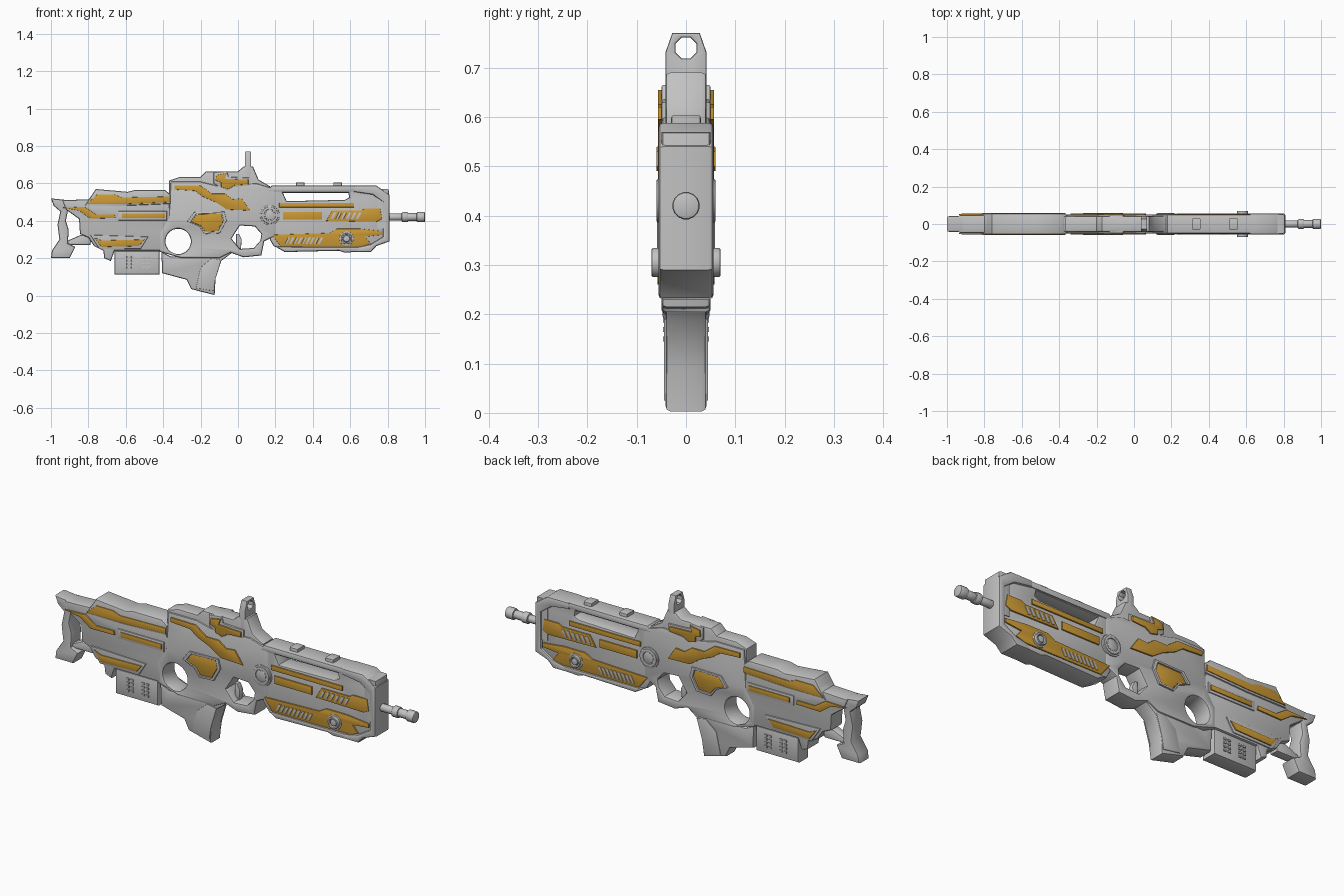
import bpy
import bmesh
import math
from mathutils import Matrix

default_cube = bpy.data.objects.get("Cube")
if default_cube:
    bpy.data.objects.remove(default_cube, do_unlink=True)


def make_material(name, colour):
    material = bpy.data.materials.new(name)
    material.use_nodes = True
    material.diffuse_color = colour
    material.node_tree.nodes["Principled BSDF"].inputs["Base Color"].default_value = colour
    return material


GREY = make_material("light grey metal", (.54, .54, .54, 1))
GOLD = make_material("gold panel", (.6, .32, .035, 1))
created = []


def register(name, mesh, material):
    mesh.materials.clear()
    mesh.materials.append(material)
    part = bpy.data.objects.new(name, mesh)
    bpy.context.collection.objects.link(part)
    created.append(part)
    return part


def plate(name, outlines, near, far, material=GREY, bevel=.01, lengthwise=False):
    """Extrude outlines (the later ones are holes) from near to far with rounded edges."""
    curve = bpy.data.curves.new(name, "CURVE")
    curve.dimensions = "2D"
    curve.fill_mode = "BOTH"
    curve.extrude = (far - near) / 2 - bevel
    curve.bevel_depth = bevel
    curve.bevel_resolution = 1
    curve.offset = -bevel
    for outline in outlines:
        spline = curve.splines.new("POLY")
        spline.points.add(len(outline) - 1)
        spline.use_cyclic_u = True
        for point, (u, v) in zip(spline.points, outline):
            point.co = (u, v, 0, 1)
    helper = bpy.data.objects.new(name + " outline", curve)
    bpy.context.collection.objects.link(helper)
    graph = bpy.context.evaluated_depsgraph_get()
    mesh = bpy.data.meshes.new_from_object(helper.evaluated_get(graph))
    bpy.data.objects.remove(helper, do_unlink=True)
    bpy.data.curves.remove(curve)

    middle = (near + far) / 2
    upright = Matrix.Rotation(math.pi / 2, 4, "X")
    if lengthwise:
        turn = Matrix.Rotation(math.pi / 2, 4, "Z")
        mesh.transform(Matrix.Translation((middle, 0, 0)) @ turn @ upright)
    else:
        mesh.transform(Matrix.Translation((0, middle, 0)) @ upright)
    bm = bmesh.new()
    bm.from_mesh(mesh)
    bmesh.ops.remove_doubles(bm, verts=bm.verts, dist=.00002)
    bmesh.ops.recalc_face_normals(bm, faces=bm.faces)
    bm.to_mesh(mesh)
    bm.free()
    return register(name, mesh, material)


def slab(name, outline, half, *holes, bevel=.01):
    """Plate centred on the middle plane."""
    return plate(name, [outline, *holes], -half, half, bevel=bevel)


def side_panel(name, outlines, surface, height=.007, material=GOLD, bevel=.002):
    """Thin plate standing on both flanks."""
    part = plate(name, outlines, surface - .002, surface + height, material, bevel)
    mirror = part.modifiers.new("Mirror", "MIRROR")
    mirror.use_axis = (False, True, False)
    return part


def rect(left, low, right, high):
    return [(left, low), (right, low), (right, high), (left, high)]


def ngon(x, z, radius, sides=20):
    angles = [math.tau * (i + .5) / sides for i in range(sides)]
    return [(x + radius * math.cos(a), z + radius * math.sin(a)) for a in angles]


def scaled(outline, factor):
    cx = sum(p[0] for p in outline) / len(outline)
    cz = sum(p[1] for p in outline) / len(outline)
    return [(cx + (x - cx) * factor, cz + (z - cz) * factor) for x, z in outline]


def slats(name, start, low, high, count, step, surface):
    """Row of slanted ribs."""
    for i in range(count):
        x = start + i * step
        lean = (high - low) / 2
        rib = [(x, low), (x + step * .55, low), (x + step * .55 + lean, high), (x + lean, high)]
        side_panel(f"{name}_{i + 1}", [rib], surface, .004, GREY, .001)


# Stock and butt
slab("stock", [(-.94, .51), (-.8, .515), (-.76, .56), (-.58, .55), (-.37, .55), (-.36, .4),
               (-.4, .34), (-.4, .24), (-.66, .24), (-.68, .185), (-.715, .2), (-.72, .24),
               (-.77, .265), (-.8, .31), (-.845, .33), (-.85, .41), (-.92, .46)], .048)
slab("stock_cheek", [(-.8, .51), (-.76, .57), (-.59, .555), (-.55, .565), (-.39, .565),
                     (-.36, .54), (-.36, .49), (-.6, .48), (-.82, .48)], .056)
slab("butt_plate", [(-1, .52), (-.905, .51), (-.91, .45), (-.92, .4), (-.905, .35), (-.91, .28),
                    (-.87, .26), (-.9, .2), (-1, .2), (-.995, .24), (-.955, .3), (-.965, .38),
                    (-.95, .45), (-.985, .48)], .042)
slab("butt_strut", [(-.92, .27), (-.79, .27), (-.78, .32), (-.84, .325), (-.92, .29)], .025)
slab("stock_rib", rect(-.64, .402, -.38, .452), .053, bevel=.005)
slab("stock_lower_rib", [(-.79, .325), (-.48, .315), (-.52, .25), (-.74, .248)], .053, bevel=.005)

# Magazine with small raised studs
slab("magazine", rect(-.66, .113, -.42, .24), .042)
for column in range(4):
    for row in range(4):
        x = -.595 + .024 * (column % 2) + .085 * (column // 2)
        z = .145 + .019 * row
        side_panel(f"magazine_stud_{column}_{row}", [rect(x, z, x + .015, z + .01)],
                   .042, .005, GREY, .001)

# Receiver with thumb hole and trigger opening
thumb_hole = ngon(-.32, .29, .068, 24)
trigger_hole = [(-.035, .305), (.01, .375), (.09, .37), (.125, .33), (.12, .295),
                (.085, .255), (.01, .25)]
slab("receiver_core", [(-.37, .5), (-.37, .615), (-.31, .635), (-.2, .635), (-.17, .665),
                       (0, .665), (.03, .69), (.08, .69), (.11, .62), (.17, .585), (.17, .48)], .042)
slab("receiver", [(-.42, .235), (-.42, .34), (-.37, .42), (-.36, .61), (-.2, .61), (-.12, .59),
                  (.1, .6), (.2, .57), (.2, .32), (.14, .29), (.125, .215), (.03, .205),
                  (-.04, .23), (-.1, .2), (-.3, .2)], .05, thumb_hole, trigger_hole)
slab("trigger", [(-.01, .245), (.015, .245), (.02, .3), (.005, .33), (-.01, .33)], .014, bevel=.004)
slab("sight_bracket", [(-.13, .66), (-.06, .665), (-.05, .635), (.065, .63), (.065, .585),
                       (-.02, .575), (-.06, .555), (-.13, .6)], .05, bevel=.005)

# Sight post with a ring cut lengthwise
plate("sight_post", [[(-.042, .62), (.042, .62), (.042, .73), (.028, .77), (-.028, .77),
                      (-.042, .73)], ngon(0, .74, .023, 8)], .037, .07, bevel=.004, lengthwise=True)

# Grip
slab("grip", [(-.41, .235), (-.36, .21), (-.28, .21), (-.24, .26), (-.09, .26), (-.03, .23),
              (-.09, .185), (-.12, .09), (-.125, .003), (-.25, .035), (-.275, .085),
              (-.405, .12)], .042)
side_panel("grip_front_pad", [[(-.14, .2), (-.09, .19), (-.12, .09), (-.13, .025), (-.225, .04),
                              (-.2, .15)]], .041, .004, GREY)

# Fore-end
slot = [(.24, .55), (.59, .55), (.595, .525), (.57, .512), (.26, .505)]
slab("fore_end_core", [(.16, .575), (.7, .575), (.78, .53), (.78, .3), (.7, .25), (.25, .24),
                       (.19, .265), (.17, .3)], .046, slot)
slab("top_rail", [(.15, .555), (.65, .555), (.65, .588), (.18, .588)], .052)
slab("bottom_rail", [(.2, .262), (.25, .233), (.54, .24), (.57, .23), (.66, .235), (.66, .26)], .056)
slab("front_cap", [(.62, .588), (.74, .588), (.81, .54), (.81, .29), (.74, .265), (.71, .233),
                   (.62, .233), (.64, .26), (.71, .275), (.775, .315), (.775, .5), (.72, .54),
                   (.62, .555)], .056)
plate("muzzle_block", [rect(-.05, .36, .05, .57)], .74, .807, lengthwise=True)
for i, x in enumerate((.31, .51)):
    slab(f"rail_lug_{i + 1}", rect(x, .57, x + .045, .604), .03, bevel=.006)

# Round bosses on both flanks
for name, x, z, radius, height in (("rear_boss", .17, .43, .045, .06),
                                   ("front_boss", .58, .305, .03, .07)):
    side_panel(name + "_collar", [ngon(x, z, radius + .008)], .046, .009, GREY)
    side_panel(name + "_ring", [ngon(x, z, radius), ngon(x, z, radius * .68)],
               .046, height - .046, GREY, .004)
    side_panel(name + "_button", [ngon(x, z, radius * .58)], .046, height - .049, GREY, .004)

# Barrel built from stepped collars
for i, (start, end, radius) in enumerate(((.79, .88, .019), (.875, .91, .027),
                                          (.9, .965, .021), (.955, 1, .028))):
    plate(f"barrel_section_{i + 1}", [ngon(0, .42, radius, 16)], start, end,
          bevel=.006, lengthwise=True)

# Gold panels of the stock
side_panel("stock_upper_gold", [[(-.81, .49), (-.755, .54), (-.66, .54), (-.62, .525),
                                 (-.365, .53), (-.365, .5), (-.6, .49)]], .056, .004, GOLD)
side_panel("stock_rear_gold", [[(-.935, .47), (-.82, .475), (-.76, .435), (-.66, .435),
                                (-.655, .415), (-.79, .412), (-.85, .455)]], .048)
side_panel("stock_middle_gold", [rect(-.62, .415, -.39, .44)], .053, .005)
side_panel("stock_lower_gold", [[(-.77, .312), (-.73, .295), (-.5, .3), (-.53, .265),
                                 (-.73, .26)]], .053, .005)

# Gold panels of the receiver
side_panel("receiver_bolt_gold", [[(-.34, .59), (-.2, .588), (-.14, .545), (-.07, .545),
                                   (-.03, .515), (.02, .52), (.065, .455), (-.06, .46),
                                   (-.12, .5), (-.19, .53), (-.23, .56), (-.34, .567)]], .05)
side_panel("bracket_gold", [[(-.115, .645), (-.06, .655), (-.07, .625), (.055, .62),
                             (.055, .595), (-.02, .59), (-.05, .57), (-.09, .58),
                             (-.09, .605), (-.12, .615)]], .05)
badge = [(-.25, .395), (-.22, .435), (-.09, .437), (-.08, .4), (-.11, .345), (-.175, .342),
         (-.2, .375)]
side_panel("window_frame", [scaled(badge, 1.25), scaled(badge, 1.04)], .05, .009, GREY)
side_panel("window_gold", [badge], .05, .004)

# Gold panels of the fore-end, with slanted vents
side_panel("fore_strip_gold", [rect(.22, .472, .62, .496)], .046)
side_panel("fore_bar_gold", [rect(.24, .407, .45, .447)], .046)
side_panel("fore_vent_gold", [[(.47, .4), (.505, .455), (.66, .455), (.68, .467), (.76, .467),
                               (.77, .41), (.74, .395)]], .046)
side_panel("fore_lower_gold", [[(.18, .325), (.49, .335), (.53, .358), (.65, .358), (.77, .345),
                                (.77, .325), (.68, .315), (.71, .278), (.66, .262), (.23, .262)]], .046)
slats("upper_vent", .495, .41, .445, 6, .027, .052)
slats("lower_vent", .25, .275, .312, 9, .022, .052)

# Smooth rounded edges, keeping hard corners
bpy.ops.object.select_all(action="DESELECT")
for part in created:
    part.select_set(True)
bpy.context.view_layer.objects.active = created[0]
bpy.ops.object.shade_smooth_by_angle(angle=math.radians(40))
